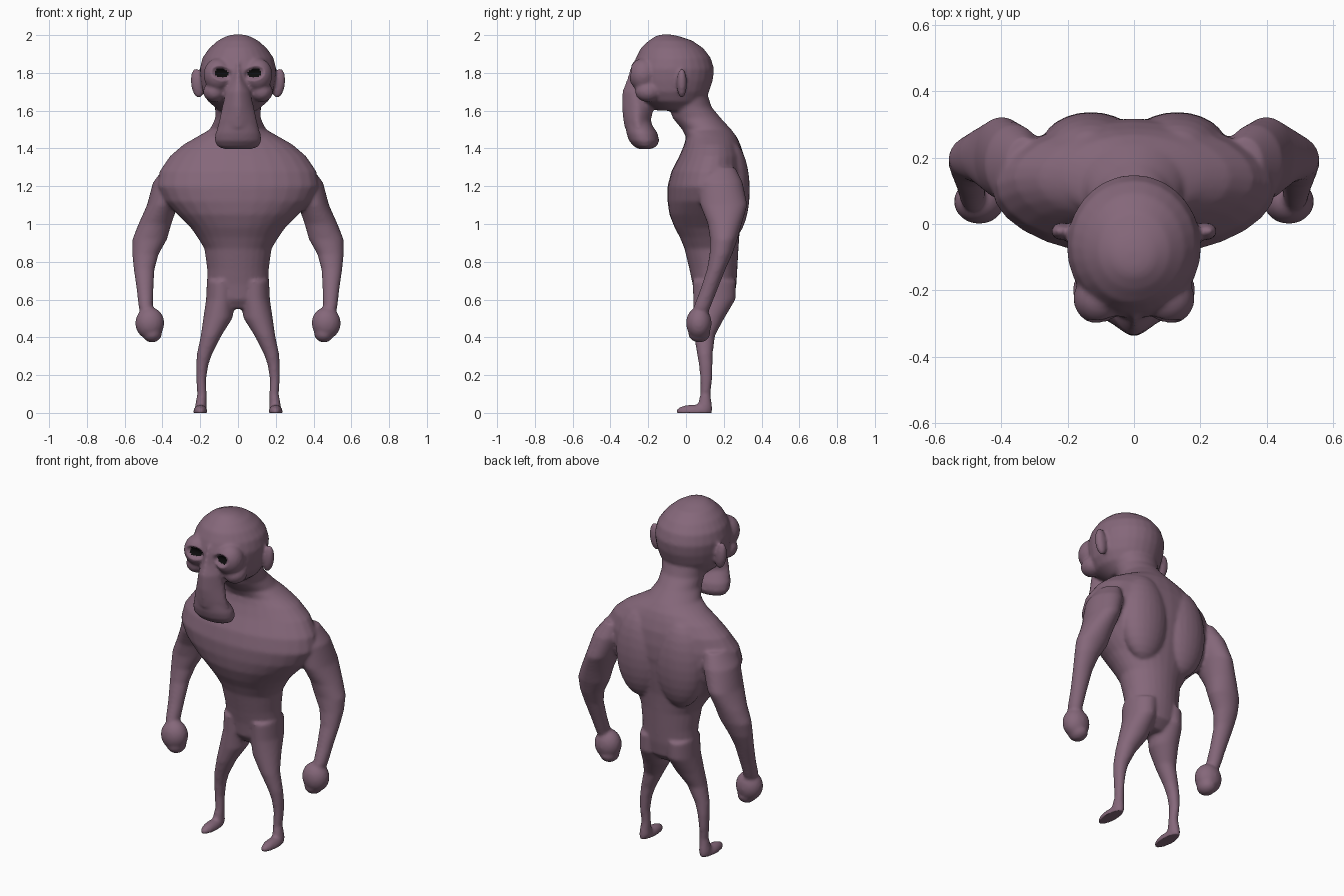
import bpy, bmesh, math
from mathutils import Matrix, Vector

def material(name, rgb):
    m = bpy.data.materials.new(name)
    m.diffuse_color = (*rgb, 1)
    return m

skin = material("mauve skin", (0.235, 0.137, 0.195))
dark = material("black eye", (0.004, 0.004, 0.004))
bm = bmesh.new()
N = 28

def loft(rings, power=1.0):
    """Closed skin through horizontal rings (z, cx, rx, cy, ry)."""
    loops = []
    for z, cx, rx, cy, ry in rings:
        loop = []
        for i in range(N):
            a = 2 * math.pi * i / N
            c, s = math.cos(a), math.sin(a)
            loop.append(bm.verts.new((cx + rx * math.copysign(abs(c) ** power, c),
                                      cy + ry * math.copysign(abs(s) ** power, s), z)))
        loops.append(loop)
    for a, b in zip(loops, loops[1:]):
        for i in range(N):
            j = (i + 1) % N
            bm.faces.new((a[i], a[j], b[j], b[i]))
    bm.faces.new(loops[0][::-1])
    bm.faces.new(loops[-1])

def body(rows, power=1.0):
    """Centred loft from rows (z, half width, front y, back y)."""
    loft([(z, 0, hx, (f + b) / 2, (b - f) / 2) for z, hx, f, b in rows], power)

def blob(loc, rad, rot=0):
    m = Matrix.Translation(loc) @ Matrix.Rotation(rot, 4, 'Y') @ Matrix.Diagonal((*rad, 1))
    bmesh.ops.create_uvsphere(bm, u_segments=24, v_segments=14, radius=1, matrix=m)

# torso and neck
body([(.55, .11, .08, .2), (.60, .15, .045, .255), (.68, .163, .035, .267),
      (.76, .163, .018, .272), (.87, .178, -.008, .278), (.93, .215, -.033, .282),
      (.98, .25, -.06, .286), (1.05, .32, -.088, .297), (1.12, .39, -.098, .307),
      (1.2, .43, -.098, .315)])
body([(1.16, .41, -.098, .31), (1.2, .43, -.098, .317), (1.28, .415, -.077, .318),
      (1.36, .36, -.035, .308), (1.42, .29, -.01, .288), (1.46, .22, 0, .27),
      (1.5, .15, -.02, .24), (1.56, .12, -.07, .185), (1.62, .122, -.09, .135),
      (1.7, .13, -.08, .11)])
# skull
body([(1.60, .10, -.15, .07), (1.65, .16, -.235, .097), (1.7, .187, -.27, .122),
      (1.76, .198, -.283, .142), (1.82, .203, -.285, .149), (1.88, .188, -.265, .131),
      (1.93, .153, -.24, .092), (1.97, .108, -.198, .035), (1.995, .06, -.16, -.04),
      (2.003, .025, -.13, -.08)])
# hooked snout, narrow ridge above and flared lip below
body([(1.86, .015, -.285, -.2), (1.76, .037, -.315, -.2), (1.7, .065, -.337, -.2),
      (1.62, .085, -.34, -.17), (1.55, .10, -.332, -.185), (1.51, .11, -.325, -.175)], 1.35)
body([(1.54, .09, -.322, -.19), (1.48, .12, -.315, -.15), (1.44, .124, -.302, -.142),
      (1.41, .108, -.275, -.155), (1.396, .07, -.25, -.19)])

for s in (-1, 1):
    # brow, cheekbone and ear
    blob((s * .105, -.225, 1.79), (.078, .078, .088))
    blob((s * .125, -.2, 1.70), (.06, .07, .055))
    blob((s * .215, -.022, 1.745), (.035, .027, .08), s * .12)
    # shoulder blade
    blob((s * .13, .235, 1.18), (.15, .103, .26))
    # arm
    loft([(z, s * cx, rx, cy, ry) for z, cx, rx, cy, ry in (
        (.50, .48, .03, .07, .035), (.56, .488, .038, .085, .045), (.65, .492, .044, .12, .045),
        (.76, .497, .055, .16, .049), (.84, .49, .07, .185, .06), (.92, .467, .092, .2, .073),
        (1.0, .44, .087, .205, .09), (1.1, .40, .082, .2, .125), (1.22, .36, .09, .18, .12),
        (1.3, .33, .06, .17, .09))])
    # fist
    blob((s * .467, .068, .475), (.077, .068, .085))
    blob((s * .455, .07, .42), (.052, .058, .047))
    # leg
    loft([(z, s * cx, rx, cy, ry) for z, cx, rx, cy, ry in (
        (.02, .197, .032, .098, .042), (.05, .196, .029, .1, .036), (.1, .191, .025, .103, .027),
        (.175, .195, .026, .107, .031), (.25, .19, .032, .105, .036), (.31, .178, .04, .1, .041),
        (.41, .142, .055, .098, .056), (.5, .107, .077, .12, .082), (.6, .09, .079, .15, .112),
        (.7, .085, .08, .15, .115))])
    # foot
    blob((s * .199, .043, .008), (.037, .097, .036))

bmesh.ops.recalc_face_normals(bm, faces=bm.faces)
mesh = bpy.data.meshes.new("creature_body")
bm.to_mesh(mesh)
bm.free()
ob = bpy.data.objects.new("creature_body", mesh)
bpy.context.collection.objects.link(ob)
bpy.context.view_layer.objects.active = ob
ob.select_set(True)

# fuse the parts into one soft skin
rm = ob.modifiers.new("fuse", 'REMESH')
rm.mode = 'VOXEL'
rm.voxel_size = .009
sm = ob.modifiers.new("soften", 'SMOOTH')
sm.factor = .5
sm.iterations = 7
for name in ("fuse", "soften"):
    bpy.ops.object.modifier_apply(modifier=name)

mesh = ob.data
mesh.materials.clear()
mesh.materials.append(skin)
mesh.materials.append(dark)

def eye_distance(p):
    """1 on the rim of the slanted eye opening."""
    x, z = abs(p.x) - .087, p.z - 1.798
    return math.hypot(x / .036, (z - .12 * x) / .025) if p.y < -.2 else 9

# eye sockets and flat soles
for p in mesh.polygons:
    p.material_index = 1 if eye_distance(p.center) < 1 else 0
for v in mesh.vertices:
    d = eye_distance(v.co)
    if d < 1.5:
        v.co.y += .035 * (1 - (d / 1.5) ** 2)
    v.co.z = max(v.co.z, 0)
bpy.ops.object.shade_smooth()
